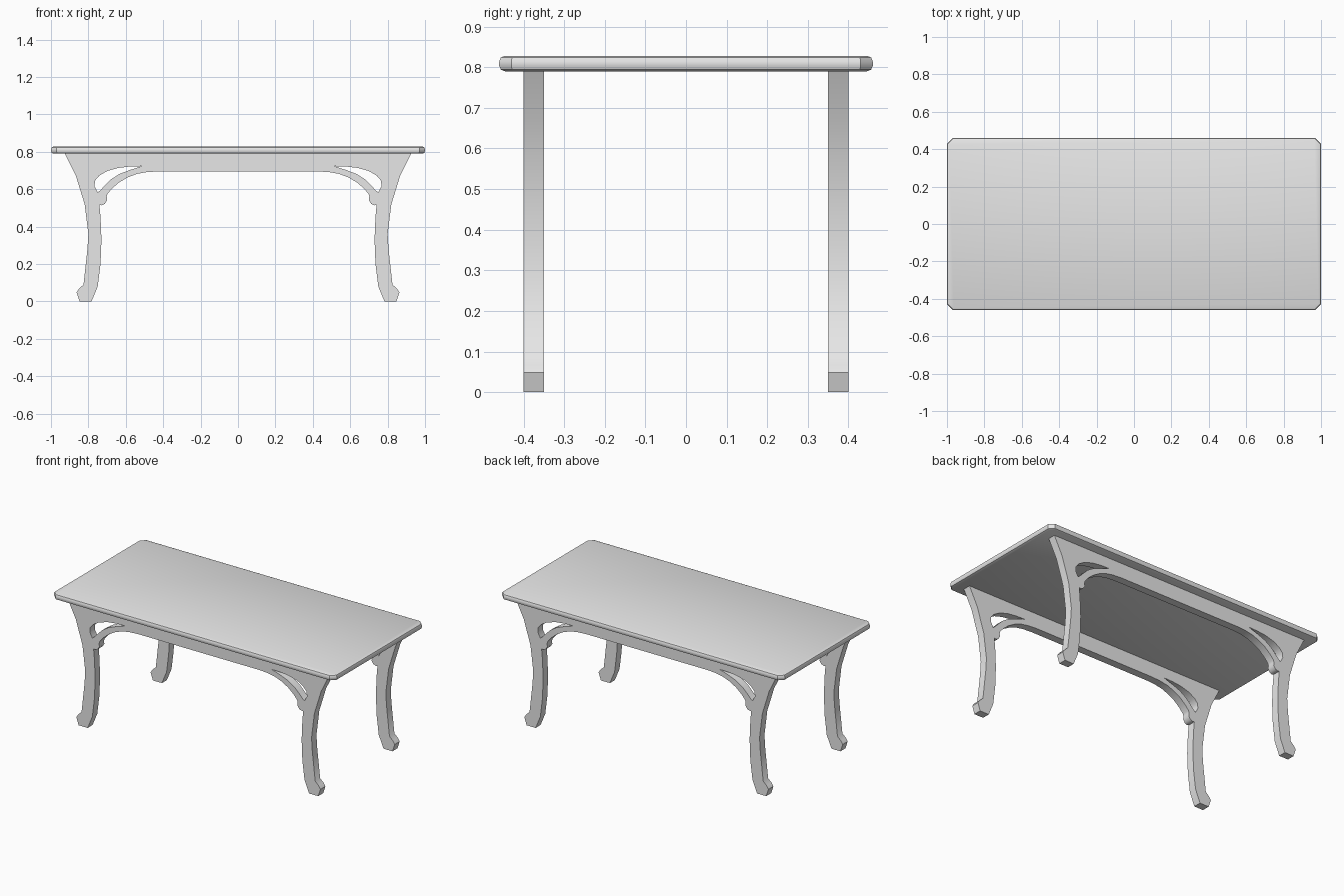
import bpy
import bmesh
import math
from mathutils import Matrix

cube = bpy.data.objects.get("Cube")
if cube:
    bpy.data.objects.remove(cube, do_unlink=True)

grey = bpy.data.materials.new("plain grey")
grey.use_nodes = True
grey.diffuse_color = (0.8, 0.8, 0.8, 1)
grey.node_tree.nodes["Principled BSDF"].inputs["Base Color"].default_value = (0.8, 0.8, 0.8, 1)


def add_object(name, mesh, smooth_angle):
    mesh.materials.clear()
    mesh.materials.append(grey)
    obj = bpy.data.objects.new(name, mesh)
    bpy.context.collection.objects.link(obj)
    bpy.ops.object.select_all(action="DESELECT")
    obj.select_set(True)
    bpy.context.view_layer.objects.active = obj
    bpy.ops.object.shade_smooth_by_angle(angle=math.radians(smooth_angle))
    return obj


# Table top: slab with clipped corners and a rounded rim
bm = bmesh.new()
bmesh.ops.create_cube(bm, size=1)
bmesh.ops.transform(bm, verts=bm.verts,
                    matrix=Matrix.Translation((0, 0, 0.809)) @ Matrix.Diagonal((2, 0.92, 0.038, 1)))
upright = [e for e in bm.edges if abs(e.verts[0].co.z - e.verts[1].co.z) > 0.01]
bmesh.ops.bevel(bm, geom=upright, offset=0.03, segments=1, affect="EDGES")
rim = [e for e in bm.edges if abs(e.verts[0].co.z - e.verts[1].co.z) < 0.001]
bmesh.ops.bevel(bm, geom=rim, offset=0.014, segments=2, profile=0.5, affect="EDGES")
top = bpy.data.meshes.new("table_top")
bm.to_mesh(top)
bm.free()
add_object("table_top", top, 40)

# Half outline of a leg frame: apron arch, scroll, leg, foot and outer edge
half = [(0.43, 0.695), (0.49, 0.691), (0.54, 0.682), (0.59, 0.663), (0.635, 0.637),
        (0.672, 0.605), (0.698, 0.575),
        (0.702, 0.56), (0.70, 0.54), (0.712, 0.522), (0.728, 0.514), (0.741, 0.517),
        (0.735, 0.45), (0.73, 0.33), (0.735, 0.2), (0.75, 0.08), (0.783, 0),
        (0.847, 0), (0.863, 0.048), (0.85, 0.068), (0.826, 0.09),
        (0.805, 0.28), (0.80, 0.36), (0.82, 0.52), (0.868, 0.675), (0.928, 0.795)]

# Leaf-shaped opening above the arch
hole = [(0.515, 0.723), (0.58, 0.721), (0.64, 0.714), (0.70, 0.697), (0.742, 0.672),
        (0.765, 0.645), (0.767, 0.615), (0.75, 0.583), (0.735, 0.595), (0.712, 0.62),
        (0.68, 0.652), (0.635, 0.681), (0.58, 0.702)]


def mirrored(points):
    return [(-x, z) for x, z in reversed(points)]


def frame_mesh():
    curve = bpy.data.curves.new("frame_profile", "CURVE")
    curve.dimensions = "2D"
    curve.fill_mode = "BOTH"
    curve.extrude = 0.025
    for points in (half + mirrored(half), hole, mirrored(hole)):
        spline = curve.splines.new("POLY")
        spline.points.add(len(points) - 1)
        for p, (x, z) in zip(spline.points, points):
            p.co = (x, z, 0, 1)
        spline.use_cyclic_u = True
    helper = bpy.data.objects.new("frame_profile", curve)
    mesh = bpy.data.meshes.new_from_object(helper)
    bpy.data.objects.remove(helper)
    bm = bmesh.new()
    bm.from_mesh(mesh)
    bmesh.ops.remove_doubles(bm, verts=bm.verts, dist=0.0001)
    bmesh.ops.transform(bm, verts=bm.verts, matrix=Matrix.Rotation(math.pi / 2, 4, "X"))
    bmesh.ops.recalc_face_normals(bm, faces=bm.faces)
    bm.to_mesh(mesh)
    bm.free()
    return mesh


# Leg frames at the front and back
for name, y in (("front_leg_frame", -0.375), ("back_leg_frame", 0.375)):
    add_object(name, frame_mesh(), 50).location.y = y
